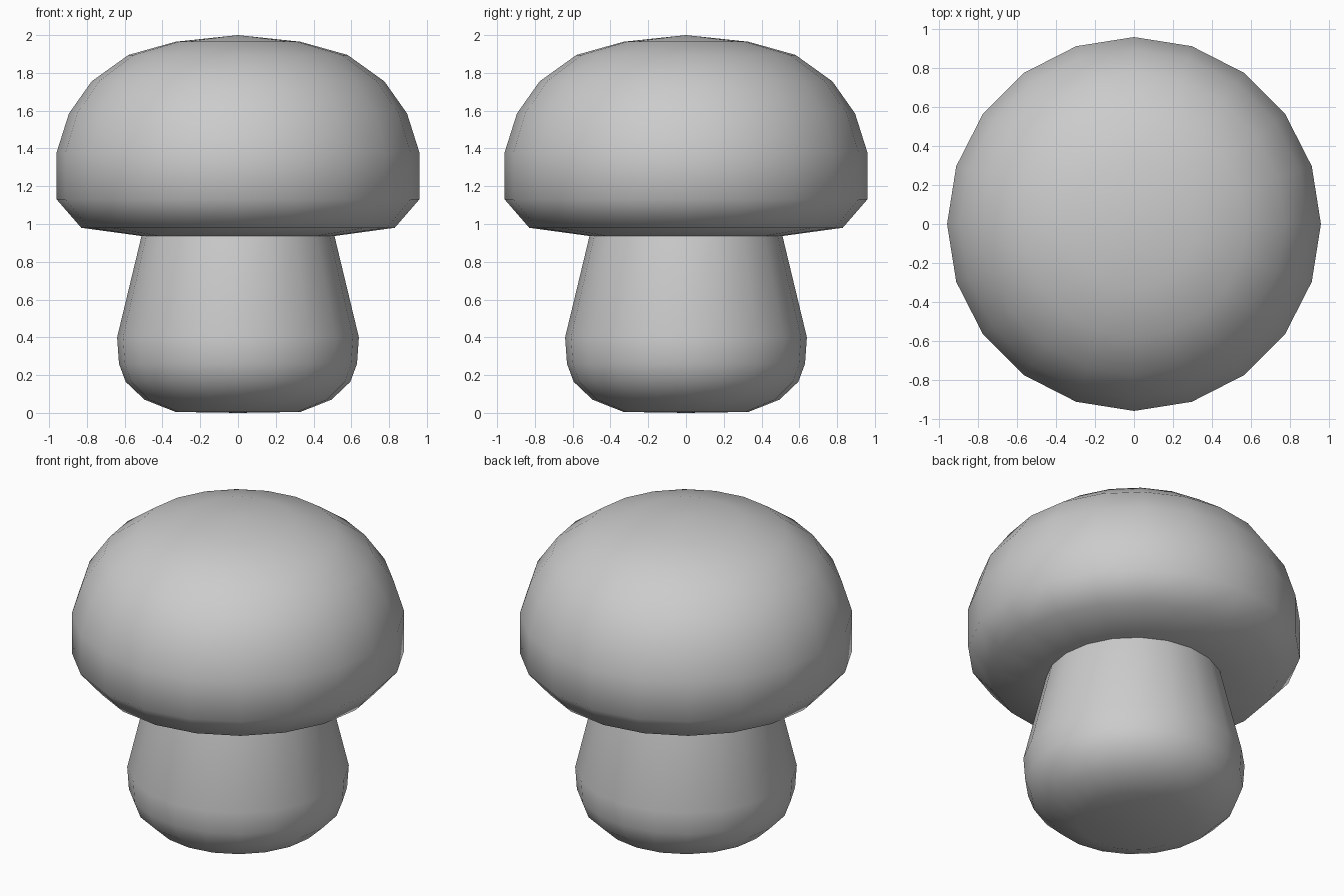
import bpy, bmesh
from math import sin, cos, tau

if "Cube" in bpy.data.objects:
    bpy.data.objects.remove(bpy.data.objects["Cube"])

SIDES = 20


def lathe(name, profile):
    """Spin a (radius, z) profile around z; radius 0 becomes a pole."""
    bm = bmesh.new()
    rings = []
    for r, z in profile:
        if r == 0:
            rings.append([bm.verts.new((0, 0, z))] * SIDES)
        else:
            rings.append([bm.verts.new((r * cos(tau * i / SIDES), r * sin(tau * i / SIDES), z))
                          for i in range(SIDES)])
    for a, b in zip(rings, rings[1:]):
        for i in range(SIDES):
            j = (i + 1) % SIDES
            corners = list(dict.fromkeys((a[i], a[j], b[j], b[i])))
            bm.faces.new(corners).smooth = True
    bmesh.ops.recalc_face_normals(bm, faces=bm.faces)
    mesh = bpy.data.meshes.new(name)
    bm.to_mesh(mesh)
    bm.free()
    obj = bpy.data.objects.new(name, mesh)
    bpy.context.collection.objects.link(obj)
    return obj


# Tapered stem with a rounded foot, running just into the cap
lathe("stem", [(0, 0), (0.33, 0.005), (0.495, 0.07), (0.595, 0.165), (0.63, 0.26),
               (0.64, 0.40), (0.51, 0.94)])

# Domed cap with a rolled rim and shallow underside
lathe("cap", [(0, 0.93), (0.50, 0.935), (0.83, 0.98), (0.96, 1.13), (0.96, 1.38),
              (0.895, 1.585), (0.775, 1.755), (0.58, 1.895), (0.33, 1.965), (0, 2.0)])
